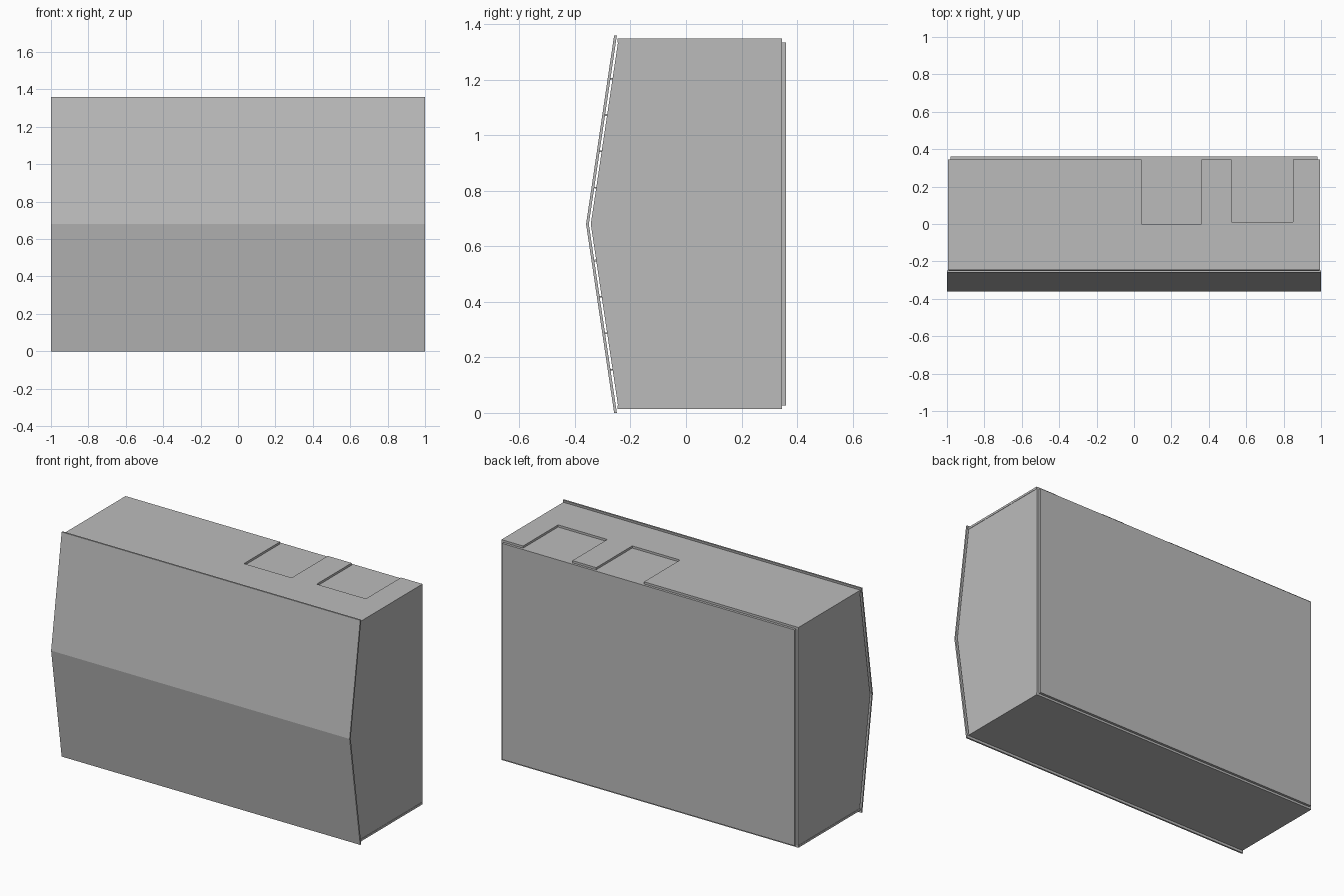
import bpy, bmesh

if "Cube" in bpy.data.objects:
    bpy.data.objects.remove(bpy.data.objects["Cube"])

grey = bpy.data.materials.new("light_grey")
grey.diffuse_color = (0.5, 0.5, 0.5, 1)
grey.use_nodes = True
grey.node_tree.nodes["Principled BSDF"].inputs["Base Color"].default_value = grey.diffuse_color


def extrude(name, pts, axis, lo, hi):
    """Extrude a closed outline along x (points are y, z) or along z (points are x, y)."""
    place = (lambda p, t: (t, *p)) if axis == "x" else (lambda p, t: (*p, t))
    bm = bmesh.new()
    face = bm.faces.new([bm.verts.new(place(p, lo)) for p in pts])
    ext = bmesh.ops.extrude_face_region(bm, geom=[face])["geom"]
    shift = (hi - lo, 0, 0) if axis == "x" else (0, 0, hi - lo)
    bmesh.ops.translate(bm, vec=shift,
                        verts=[v for v in ext if isinstance(v, bmesh.types.BMVert)])
    bmesh.ops.recalc_face_normals(bm, faces=bm.faces)
    me = bpy.data.meshes.new(name)
    bm.to_mesh(me)
    bm.free()
    me.materials.append(grey)
    ob = bpy.data.objects.new(name, me)
    bpy.context.collection.objects.link(ob)
    return ob


MID, TOP = 0.68, 1.36
BACK = 0.345

# Inner carcass and the side panels share the pointed-front profile
profile = [(BACK, 0.027), (BACK, 1.335), (-0.245, 1.335),
           (-0.343, MID), (-0.245, 0.027)]
extrude("carcass", profile, "x", -0.98, 0.98)
for name, x in (("left_side_panel", -0.993), ("right_side_panel", 0.98)):
    extrude(name, profile, "x", x, x + 0.013)

# Back panel
extrude("back_panel", [(BACK, 0.027), (0.36, 0.027), (0.36, 1.335), (BACK, 1.335)],
        "x", -0.98, 0.98)

# Bottom panel, and top panel with two notches open to the back
X, F = 0.995, -0.247
extrude("bottom_panel", [(-X, F), (X, F), (X, BACK), (-X, BACK)], "z", 0.014, 0.027)
notched = [(-X, F), (X, F), (X, BACK)]
for x0, x1, depth in ((0.52, 0.85, 0.01), (0.04, 0.36, 0.0)):
    notched += [(x1, BACK), (x1, depth), (x0, depth), (x0, BACK)]
notched.append((-X, BACK))
extrude("top_panel", notched, "z", 1.335, 1.348)

# Folded front cover, standing slightly proud of the carcass
extrude("front_cover", [(-0.259, 0), (-0.36, MID), (-0.259, TOP), (-0.249, TOP),
                        (-0.35, MID), (-0.249, 0)], "x", -1, 1)

# Thin spacer rails in the gap behind the cover
for i in (-4, -3, -2, -1, 1, 2, 3, 4):
    z = MID + i * 0.131
    y = -0.35 + abs(i) * 0.131 * 0.149
    extrude("spacer_rail", [(y, z - 0.003), (y + 0.012, z - 0.003),
                            (y + 0.012, z + 0.003), (y, z + 0.003)], "x", -0.97, 0.97)
